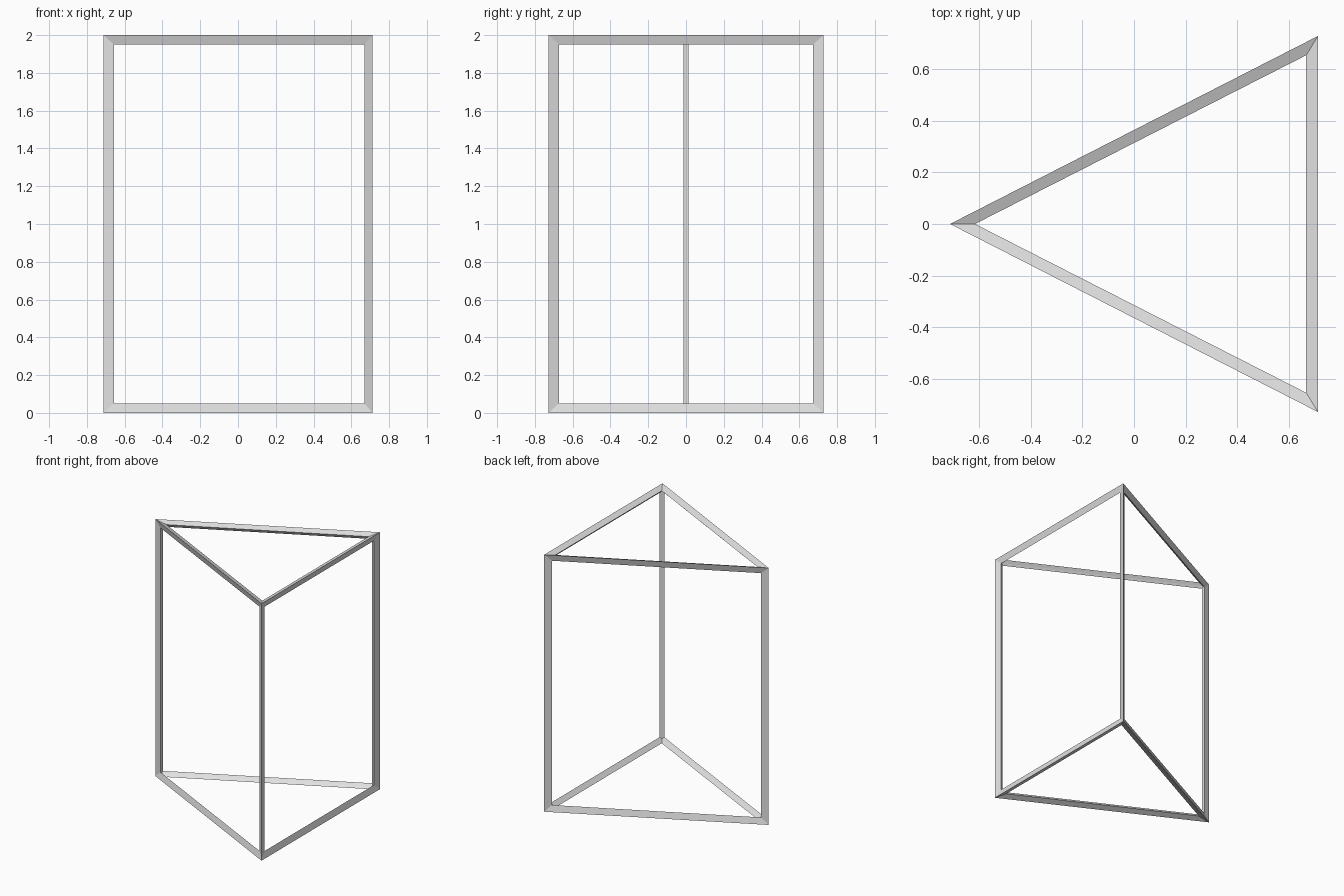
import bpy
import bmesh

cube = bpy.data.objects.get("Cube")
if cube:
    bpy.data.objects.remove(cube, do_unlink=True)

# Light grey material
grey = bpy.data.materials.new("light_grey")
grey.use_nodes = True
colour = (0.75, 0.75, 0.75, 1)
grey.diffuse_color = colour
grey.node_tree.nodes["Principled BSDF"].inputs["Base Color"].default_value = colour

# Triangular prism: one cap, extruded upwards
BOTTOM, TOP = 0.0176, 1.9824
outline = [(-0.6855, 0), (0.6982, -0.705), (0.6982, 0.705)]
bm = bmesh.new()
cap = bm.faces.new([bm.verts.new((x, y, BOTTOM)) for x, y in outline])
result = bmesh.ops.extrude_face_region(bm, geom=[cap], use_keep_orig=True)
raised = [v for v in result["geom"] if isinstance(v, bmesh.types.BMVert)]
bmesh.ops.translate(bm, verts=raised, vec=(0, 0, TOP - BOTTOM))
bmesh.ops.recalc_face_normals(bm, faces=bm.faces)

mesh = bpy.data.meshes.new("prism_frame")
bm.to_mesh(mesh)
bm.free()
mesh.materials.append(grey)
frame = bpy.data.objects.new("prism_frame", mesh)
bpy.context.collection.objects.link(frame)

# Turn every edge into a mitred bar
bars = frame.modifiers.new("bars", 'WIREFRAME')
bars.thickness = 0.0636
bars.offset = 0
bars.use_even_offset = True
bars.use_replace = True
